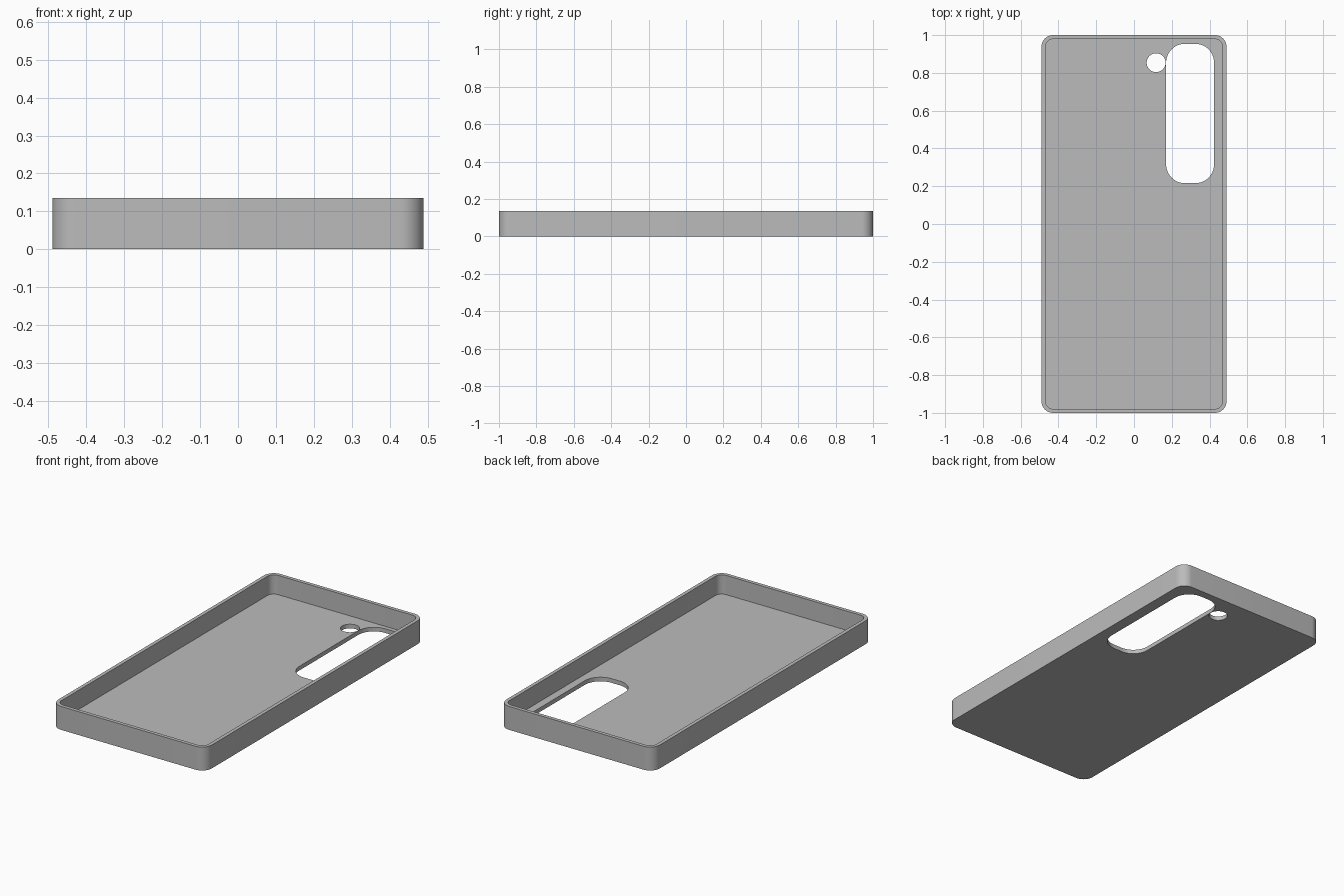
import bpy
import bmesh
from math import cos, sin, pi

cube = bpy.data.objects.get("Cube")
if cube:
    bpy.data.objects.remove(cube, do_unlink=True)

HALF_X, HALF_Y, HEIGHT = 0.49, 1.0, 0.135
WALL, FLOOR, CORNER = 0.021, 0.024, 0.062
STEPS = 12

grey = bpy.data.materials.new("case_grey")
grey.use_nodes = True
colour = (0.5, 0.5, 0.5, 1)
grey.diffuse_color = colour
grey.node_tree.nodes["Principled BSDF"].inputs["Base Color"].default_value = colour


def rounded_block(name, centre, half, radius, low, high):
    """Upright prism with a rounded rectangle outline."""
    bm = bmesh.new()
    ring = []
    for quarter, (sx, sy) in enumerate([(1, 1), (-1, 1), (-1, -1), (1, -1)]):
        for i in range(STEPS + 1):
            a = (quarter + i / STEPS) * pi / 2
            x = centre[0] + sx * (half[0] - radius) + radius * cos(a)
            y = centre[1] + sy * (half[1] - radius) + radius * sin(a)
            ring.append(bm.verts.new((x, y, low)))
    bmesh.ops.remove_doubles(bm, verts=ring, dist=1e-5)
    base = bm.faces.new([v for v in ring if v.is_valid])
    grown = bmesh.ops.extrude_face_region(bm, geom=[base], use_keep_orig=True)
    top = [g for g in grown["geom"] if isinstance(g, bmesh.types.BMVert)]
    bmesh.ops.translate(bm, verts=top, vec=(0, 0, high - low))
    bmesh.ops.recalc_face_normals(bm, faces=bm.faces)
    mesh = bpy.data.meshes.new(name)
    bm.to_mesh(mesh)
    bm.free()
    mesh.materials.append(grey)
    obj = bpy.data.objects.new(name, mesh)
    bpy.context.collection.objects.link(obj)
    return obj


# Outer shell
case = rounded_block("phone_case", (0, 0), (HALF_X, HALF_Y), CORNER, 0, HEIGHT)

# Tray cavity, long camera window and round flash hole
cutters = [
    rounded_block("cavity_cutter", (0, 0), (HALF_X - WALL, HALF_Y - WALL),
                  CORNER - WALL, FLOOR, HEIGHT + 0.1),
    rounded_block("camera_window_cutter", (0.297, 0.585), (0.127, 0.369),
                  0.1, -0.1, HEIGHT),
    rounded_block("flash_hole_cutter", (0.117, 0.854), (0.05, 0.05),
                  0.05, -0.1, HEIGHT),
]
bpy.ops.object.select_all(action="DESELECT")
bpy.context.view_layer.objects.active = case
case.select_set(True)
for cutter in cutters:
    cutter.hide_render = True
    cut = case.modifiers.new(cutter.name, "BOOLEAN")
    cut.operation = "DIFFERENCE"
    cut.solver = "EXACT"
    cut.object = cutter
    bpy.ops.object.modifier_apply(modifier=cut.name)
    bpy.data.objects.remove(cutter, do_unlink=True)

bpy.ops.object.shade_smooth_by_angle()
